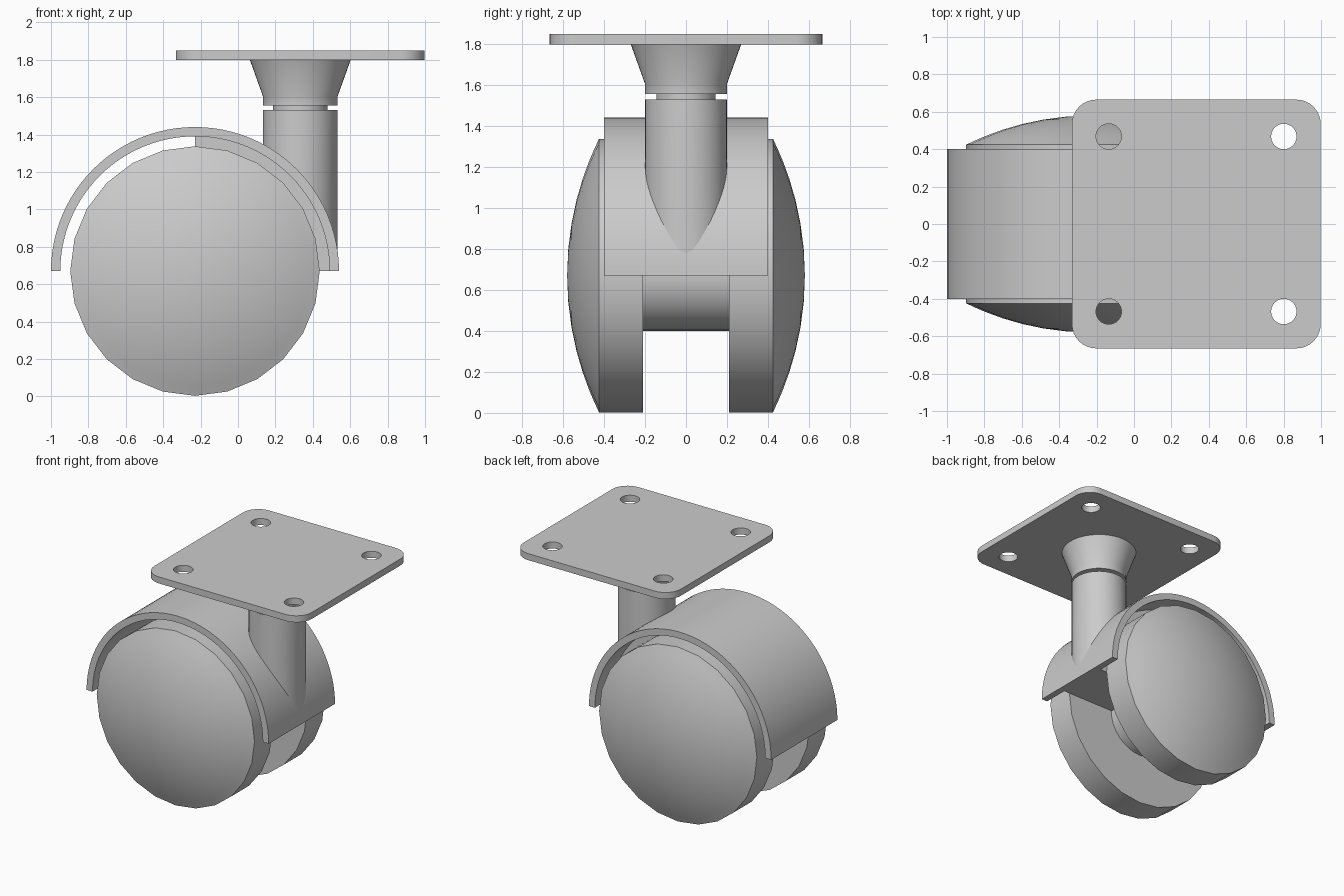
import bpy, bmesh
from math import sin, cos, pi, radians, sqrt

if "Cube" in bpy.data.objects:
    bpy.data.objects.remove(bpy.data.objects["Cube"])

AX, AZ = -0.23, 0.67      # axle centre (x, z)
SX = 0.333                # stem and plate centre x


def finish(ob):
    bm = bmesh.new()
    bm.from_mesh(ob.data)
    bmesh.ops.remove_doubles(bm, verts=bm.verts, dist=1e-4)
    bmesh.ops.recalc_face_normals(bm, faces=bm.faces)
    bm.to_mesh(ob.data)
    bm.free()
    bpy.ops.object.select_all(action='DESELECT')
    ob.select_set(True)
    bpy.context.view_layer.objects.active = ob
    bpy.ops.object.shade_smooth_by_angle(angle=radians(30))


def lathe(name, profile, segs, loc, rot_x=0, shape=None):
    """Closed solid of revolution from (radius, height) points."""
    bm = bmesh.new()
    rings = []
    for r, h in profile:
        n = 1 if r == 0 else segs
        rings.append([bm.verts.new((r * cos(2 * pi * i / segs), r * sin(2 * pi * i / segs), h))
                      for i in range(n)])
    for a, b in zip(rings, rings[1:]):
        for i in range(segs):
            j = (i + 1) % segs
            if len(b) == 1:
                bm.faces.new((a[i], a[j], b[0]))
            else:
                bm.faces.new((a[i], a[j], b[j], b[i]))
    for ring in (rings[0], rings[-1]):
        if len(ring) > 2:
            bm.faces.new(ring)
    if shape:
        shape(rings)
    me = bpy.data.meshes.new(name)
    bm.to_mesh(me)
    bm.free()
    ob = bpy.data.objects.new(name, me)
    bpy.context.collection.objects.link(ob)
    ob.location = loc
    ob.rotation_euler = (rot_x, 0, 0)
    finish(ob)
    return ob


def slab(name, outlines, half, loc, rot_x=0):
    """Flat outlines (inner ones become holes) extruded both ways."""
    cu = bpy.data.curves.new(name, 'CURVE')
    cu.dimensions = '2D'
    cu.fill_mode = 'BOTH'
    cu.extrude = half
    for pts in outlines:
        sp = cu.splines.new('POLY')
        sp.points.add(len(pts) - 1)
        for p, (x, y) in zip(sp.points, pts):
            p.co = (x, y, 0, 1)
        sp.use_cyclic_u = True
    ob = bpy.data.objects.new(name, cu)
    bpy.context.collection.objects.link(ob)
    ob.location = loc
    ob.rotation_euler = (rot_x, 0, 0)
    bpy.ops.object.select_all(action='DESELECT')
    ob.select_set(True)
    bpy.context.view_layer.objects.active = ob
    bpy.ops.object.convert(target='MESH')
    ob = bpy.context.view_layer.objects.active
    ob.name = name
    finish(ob)
    return ob


def arc(cx, cy, r, a0, a1, n):
    return [(cx + r * cos(radians(a0 + (a1 - a0) * i / n)),
             cy + r * sin(radians(a0 + (a1 - a0) * i / n))) for i in range(n + 1)]


# mounting plate with rounded corners and four screw holes
c, rc = 0.665, 0.13
outline = []
for k, (sx, sy) in enumerate(((1, 1), (-1, 1), (-1, -1), (1, -1))):
    outline += arc(sx * (c - rc), sy * (c - rc), rc, 90 * k, 90 * k + 90, 8)
holes = [arc(sx * 0.468, sy * 0.468, 0.068, 0, 360, 32)[:-1] for sx in (-1, 1) for sy in (-1, 1)]
slab("mounting_plate", [outline] + holes, 0.025, (SX, 0, 1.823))

# flared collar under the plate, with the thin swivel neck
lathe("swivel_collar", [(0.145, 1.52), (0.145, 1.555), (0.2, 1.555), (0.2, 1.605), (0.27, 1.8)],
      48, (SX, 0, 0))


# stem, its lower end fitted to the curved hood
def fit_to_hood(rings):
    for v in rings[0]:
        v.co.z = AZ + sqrt(0.765 ** 2 - (v.co.x + SX - AX) ** 2)


lathe("stem", [(0.199, 0.7), (0.199, 1.53)], 48, (SX, 0, 0), shape=fit_to_hood)

# half-round hood over the wheels
slab("hood", [arc(0, 0, 0.77, 0, 180, 48) + arc(0, 0, 0.72, 180, 0, 48)], 0.4,
     (AX, 0, AZ), pi / 2)

# quarter web joining hood and axle
slab("hood_web", [[(0, 0)] + arc(0, 0, 0.722, 0, 90, 24)], 0.205, (AX, 0, AZ), pi / 2)

# axle hub between the wheels
lathe("axle_hub", [(0.27, -0.215), (0.27, 0.215)], 32, (AX, 0, AZ), pi / 2)

# twin 24-sided wheels with domed outer faces
R = 1.504
dome = [(0.667 * sin(pi / 2 * t / 8), 0) for t in range(7, -1, -1)]
dome = [(r, 0.58 - R + sqrt(R * R - r * r)) for r, _ in dome]
for side, rot in (("front", pi / 2), ("back", -pi / 2)):
    lathe("wheel_" + side, [(0.667, 0.21), (0.667, 0.425)] + dome, 24, (AX, 0, AZ), rot)
